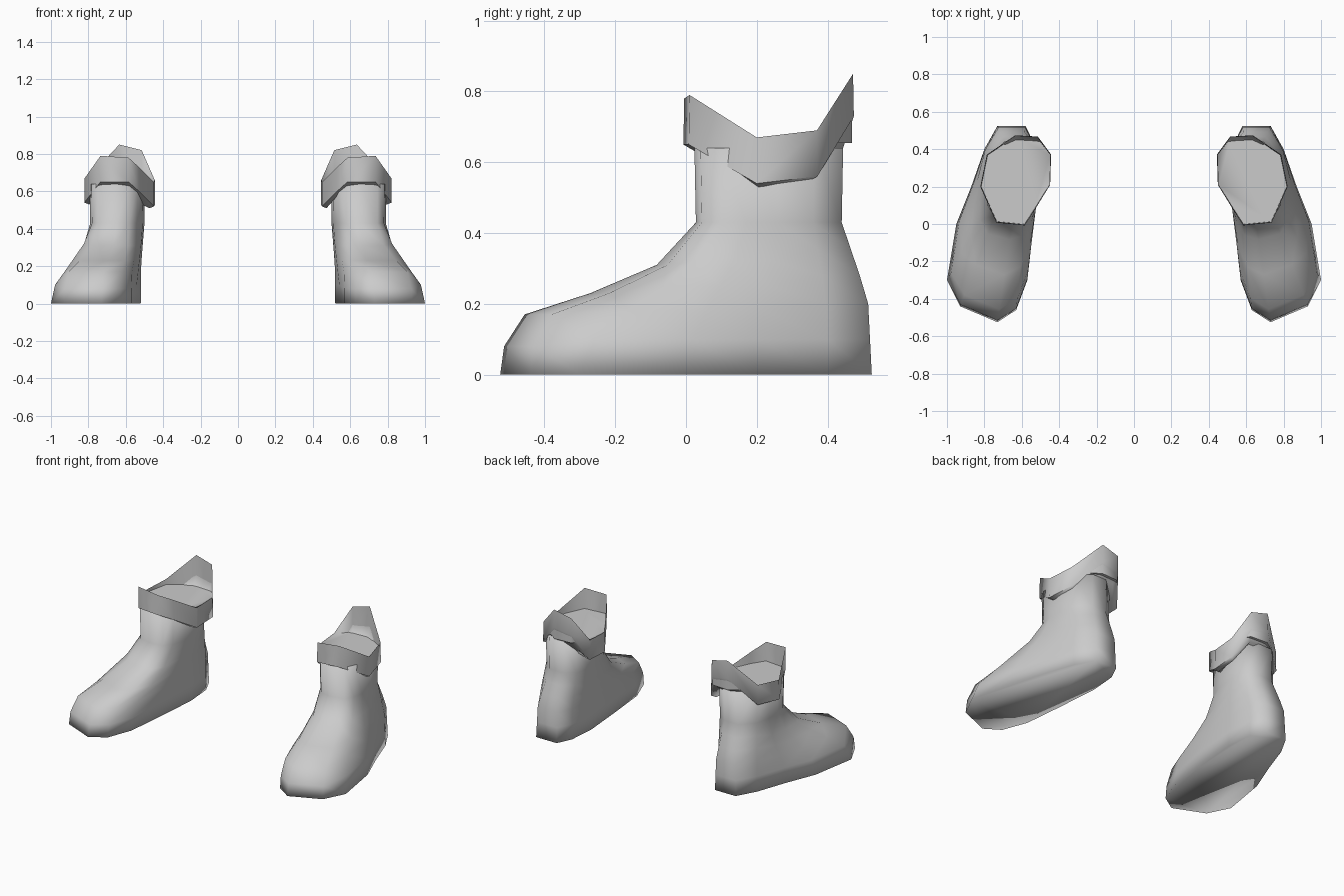
import bpy
import bmesh
import math

cube = bpy.data.objects.get("Cube")
if cube:
    bpy.data.objects.remove(cube, do_unlink=True)

GREY = (0.6, 0.6, 0.6, 1.0)
mat = bpy.data.materials.new("plain grey")
mat.diffuse_color = GREY
mat.use_nodes = True
mat.node_tree.nodes["Principled BSDF"].inputs["Base Color"].default_value = GREY

# Outline of the sole and of the ankle, from the heel around the outer side
SOLE = [(.58, .525), (.73, .525), (.80, .40), (.87, .20), (.95, 0), (1.0, -.30),
        (.93, -.44), (.73, -.525), (.63, -.46), (.57, -.30), (.545, -.05),
        (.52, .25), (.535, .43)]
ANKLE = [(.59, .44), (.69, .44), (.77, .36), (.79, .26), (.79, .17), (.78, .10),
         (.745, .045), (.65, .028), (.58, .04), (.54, .09), (.51, .18),
         (.50, .30), (.525, .395)]
# Rising profiles as (share of the way from sole to ankle, height)
HEEL = [(0, 0), (.06, .10), (.12, .20), (.40, .28), (.70, .355), (1, .43)]
SIDE = [(0, 0), (.10, .10), (.36, .18), (.58, .25), (.80, .32), (1, .43)]
TOE = [(0, 0), (.02, .08), (.125, .17), (.46, .23), (.80, .31), (1, .43)]
KIND = [HEEL, HEEL, HEEL, SIDE, SIDE, SIDE, TOE, TOE, TOE, TOE, SIDE, HEEL, HEEL]

# Cuff corners: x, y, top height, bottom height
CUFF = [(.585, -.005, .78, .65), (.735, .01, .79, .65), (.82, .20, .67, .54),
        (.785, .37, .69, .56), (.635, .472, .85, .73), (.515, .465, .82, .71),
        (.445, .37, .66, .53), (.45, .21, .65, .52), (.53, .08, .73, .60)]


def loft(name, rings, side):
    """Skin a stack of rings, close both ends, and flip to the wanted side."""
    bm = bmesh.new()
    rows = [[bm.verts.new((side * x, y, z)) for x, y, z in ring] for ring in rings]
    n = len(rows[0])
    for a, b in zip(rows, rows[1:]):
        for i in range(n):
            j = (i + 1) % n
            bm.faces.new((a[i], a[j], b[j], b[i]))
    bm.faces.new(rows[0])
    bm.faces.new(rows[-1])
    bmesh.ops.recalc_face_normals(bm, faces=bm.faces)
    mesh = bpy.data.meshes.new(name)
    bm.to_mesh(mesh)
    bm.free()
    mesh.materials.append(mat)
    obj = bpy.data.objects.new(name, mesh)
    bpy.context.collection.objects.link(obj)
    bpy.ops.object.select_all(action='DESELECT')
    obj.select_set(True)
    bpy.context.view_layer.objects.active = obj


def scaled(x, y, s):
    """Scale a cuff corner about the middle of the shaft."""
    return .63 + (x - .63) * s, .24 + (y - .24) * s


# Foot and shaft rings
foot = []
for k in range(6):
    ring = []
    for (sx, sy), (ax, ay), profile in zip(SOLE, ANKLE, KIND):
        f, z = profile[k]
        ring.append((sx + (ax - sx) * f, sy + (ay - sy) * f, z))
    foot.append(ring)
foot.append([(*scaled(x, y, 1.02), .64) for x, y in ANKLE])

# Cuff rings: underside, flared lower edge, rim, thin inner wall to the lining
cuff = [
    [(*scaled(x, y, .87), min(lo - .01, .635)) for x, y, hi, lo in CUFF],
    [(*scaled(x, y, 1.01), lo) for x, y, hi, lo in CUFF],
    [(x, y, hi) for x, y, hi, lo in CUFF],
    [(*scaled(x, y, .985), min(hi - .005, .655)) for x, y, hi, lo in CUFF],
]

for label, side in (("left", 1), ("right", -1)):
    loft(label + "_boot", foot, side)
    bpy.ops.object.shade_smooth()
    loft(label + "_cuff", cuff, side)
    bpy.ops.object.shade_smooth_by_angle(angle=math.radians(65))
